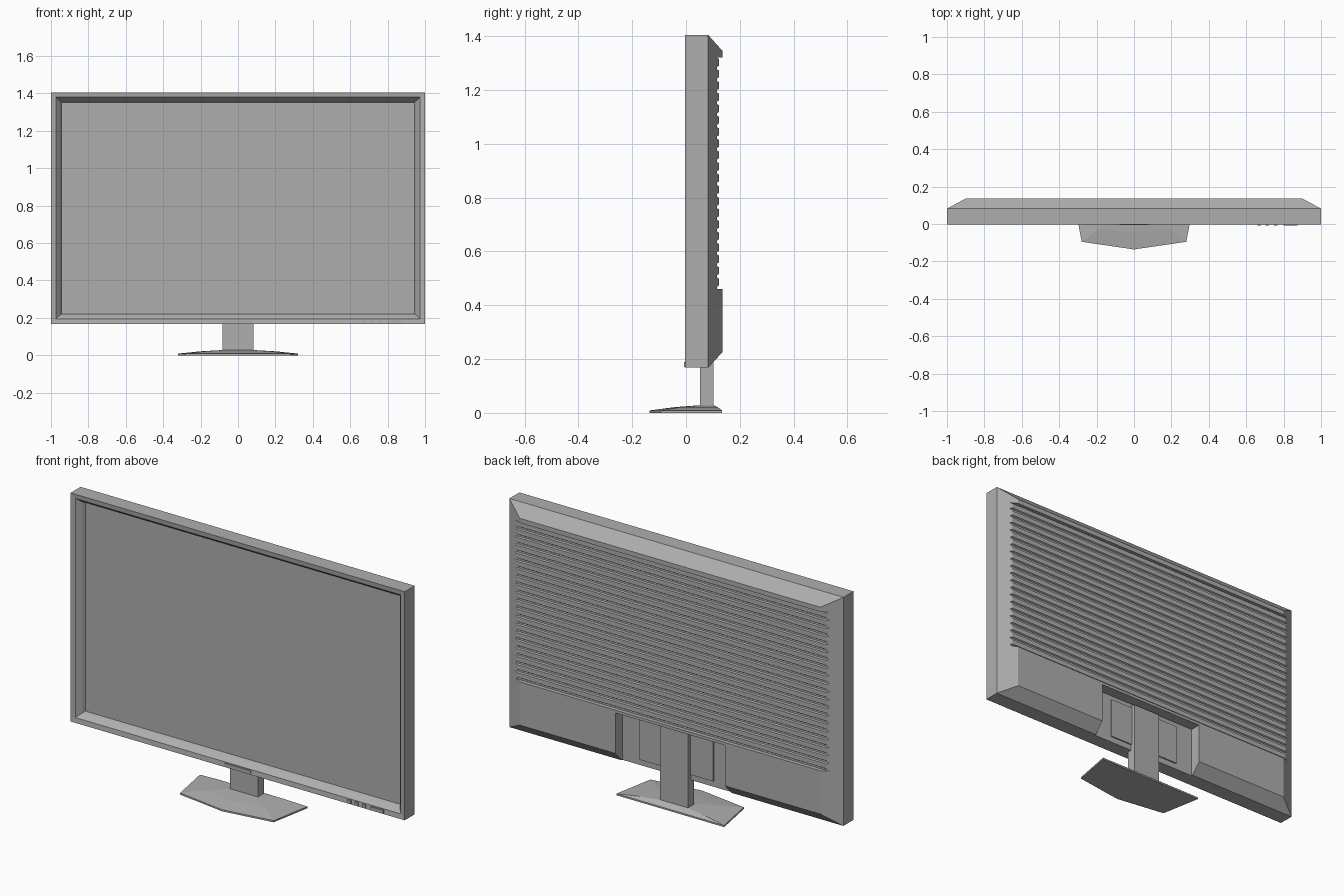
import bpy, bmesh

if "Cube" in bpy.data.objects:
    bpy.data.objects.remove(bpy.data.objects["Cube"])

grey = bpy.data.materials.new("dark_grey")
grey.diffuse_color = (0.43, 0.43, 0.43, 1)
grey.use_nodes = True
grey.node_tree.nodes["Principled BSDF"].inputs["Base Color"].default_value = grey.diffuse_color


def make_object(name, bm):
    bmesh.ops.recalc_face_normals(bm, faces=bm.faces)
    mesh = bpy.data.meshes.new(name)
    bm.to_mesh(mesh)
    bm.free()
    mesh.materials.append(grey)
    obj = bpy.data.objects.new(name, mesh)
    bpy.context.collection.objects.link(obj)
    return obj


def loft(name, loops):
    """Skin a list of equally long point loops and cap both ends."""
    bm = bmesh.new()
    rings = [[bm.verts.new(p) for p in loop] for loop in loops]
    for a, b in zip(rings, rings[1:]):
        n = len(a)
        for i in range(n):
            j = (i + 1) % n
            bm.faces.new((a[i], a[j], b[j], b[i]))
    bm.faces.new(rings[0])
    bm.faces.new(rings[-1])
    return make_object(name, bm)


def box(name, x0, x1, y0, y1, z0, z1):
    return loft(name, [[(x0, y0, z), (x1, y0, z), (x1, y1, z), (x0, y1, z)] for z in (z0, z1)])


def rect(hx, y, z0, z1):
    return [(-hx, y, z0), (hx, y, z0), (hx, y, z1), (-hx, y, z1)]


def cut(target, cutter):
    mod = target.modifiers.new("cut", "BOOLEAN")
    mod.operation = "DIFFERENCE"
    mod.solver = "EXACT"
    mod.object = cutter
    bpy.context.view_layer.objects.active = target
    bpy.ops.object.modifier_apply(modifier=mod.name)
    bpy.data.objects.remove(cutter)


# Housing: sunken screen, bevelled bezel, straight sides, tapered back
housing = loft("housing", [
    rect(0.943, 0.042, 0.222, 1.352),
    rect(0.952, 0.025, 0.215, 1.36),
    rect(0.974, 0.0, 0.195, 1.38),
    rect(1.0, -0.003, 0.168, 1.405),
    rect(1.0, 0.082, 0.168, 1.405),
    rect(0.9, 0.136, 0.226, 1.345),
])

# Ventilation ribs across the back
count, z_low, z_high = 20, 0.46, 1.32
pitch = (z_high - z_low) / count
profile = [(0.3, z_low)]
for i in range(count):
    z = z_low + i * pitch
    profile += [(0.115, z), (0.115, z + pitch * 0.2), (0.122, z + pitch * 0.3), (0.122, z + pitch * 0.9)]
profile += [(0.115, z_high), (0.3, z_high)]
cut(housing, loft("rib_cutter", [[(x, y, z) for y, z in profile] for x in (-1.2, 1.2)]))

# Pocket for the stand, open at the bottom
cut(housing, box("pocket_cutter", -0.328, 0.328, 0.075, 0.3, 0.1, 0.445))
box("mounting_plate", -0.22, 0.22, 0.07, 0.082, 0.2, 0.42)

# Neck
box("stand_neck", -0.083, 0.083, 0.052, 0.102, 0.01, 0.43)

# Five-sided sloping foot
outline = [(0, -0.136), (0.28, -0.095), (0.322, 0.134), (-0.322, 0.134), (-0.28, -0.095)]
top = [(0, 0.045), (0.085, 0.05), (0.085, 0.104), (-0.085, 0.104), (-0.085, 0.05)]
middle = [((a[0] + b[0]) / 2, (a[1] + b[1]) / 2) for a, b in zip(outline, top)]
rings = [(outline, 0.0), (outline, 0.009), (middle, 0.021), (top, 0.028)]
loft("stand_foot", [[(x, y, z) for x, y in pts] for pts, z in rings])

# Front controls along the lower bezel
for i, (x0, x1) in enumerate([(0.66, 0.68), (0.703, 0.723), (0.748, 0.768), (0.8, 0.875)]):
    box(f"button_{i + 1}", x0, x1, -0.008, 0.01, 0.171, 0.19)
box("blank_plate", -0.078, 0.078, -0.006, 0.01, 0.173, 0.19)
